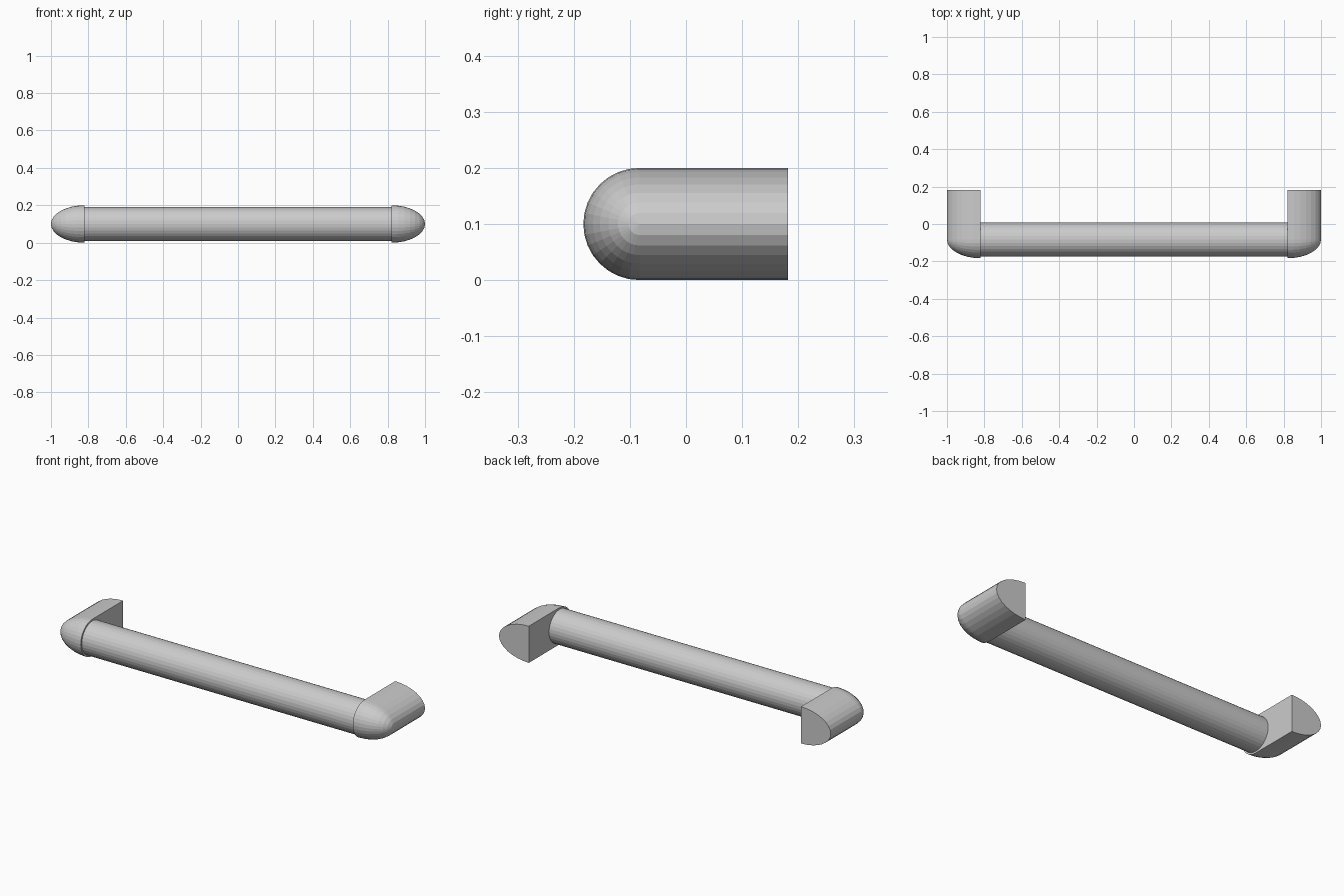
import bpy, bmesh, math

if "Cube" in bpy.data.objects:
    bpy.data.objects.remove(bpy.data.objects["Cube"])

R, YC, ZC = 0.1, -0.083, 0.1       # end cap radius and bar axis position
X_IN, X_LEN, Y_BACK = 0.82, 0.18, 0.182
STEPS, ARC = 8, 16


def add_object(name, bm):
    bmesh.ops.remove_doubles(bm, verts=bm.verts, dist=1e-5)
    bmesh.ops.recalc_face_normals(bm, faces=bm.faces)
    mesh = bpy.data.meshes.new(name)
    bm.to_mesh(mesh)
    bm.free()
    ob = bpy.data.objects.new(name, mesh)
    bpy.context.collection.objects.link(ob)
    return ob


# End brackets: D-shaped sections shrinking elliptically towards the outer end
bm = bmesh.new()
rings = []
for i in range(STEPS + 1):
    t = math.pi / 2 * i / STEPS
    x, r = X_IN + X_LEN * math.sin(t), R * math.cos(t)
    ring = [(x, Y_BACK, ZC + r)]
    for j in range(ARC + 1):
        a = math.pi / 2 + math.pi * j / ARC
        ring.append((x, YC + r * math.cos(a), ZC + r * math.sin(a)))
    ring.append((x, Y_BACK, ZC - r))
    rings.append([bm.verts.new(p) for p in ring])
for a, b in zip(rings, rings[1:]):
    for j in range(len(a) - 1):
        bm.faces.new((a[j], a[j + 1], b[j + 1], b[j]))
bm.faces.new(rings[0])
# flat mounting face at the back
bm.faces.new([r[0] for r in rings] + [r[-1] for r in reversed(rings)])
brackets = add_object("end_brackets", bm)
mirror = brackets.modifiers.new("mirror", 'MIRROR')
mirror.use_clip = False

# Round grip bar between the brackets
bpy.ops.mesh.primitive_cylinder_add(vertices=32, radius=0.091, depth=2 * X_IN,
                                    location=(0, YC, ZC),
                                    rotation=(0, math.pi / 2, 0))
bpy.context.object.name = "grip_bar"
